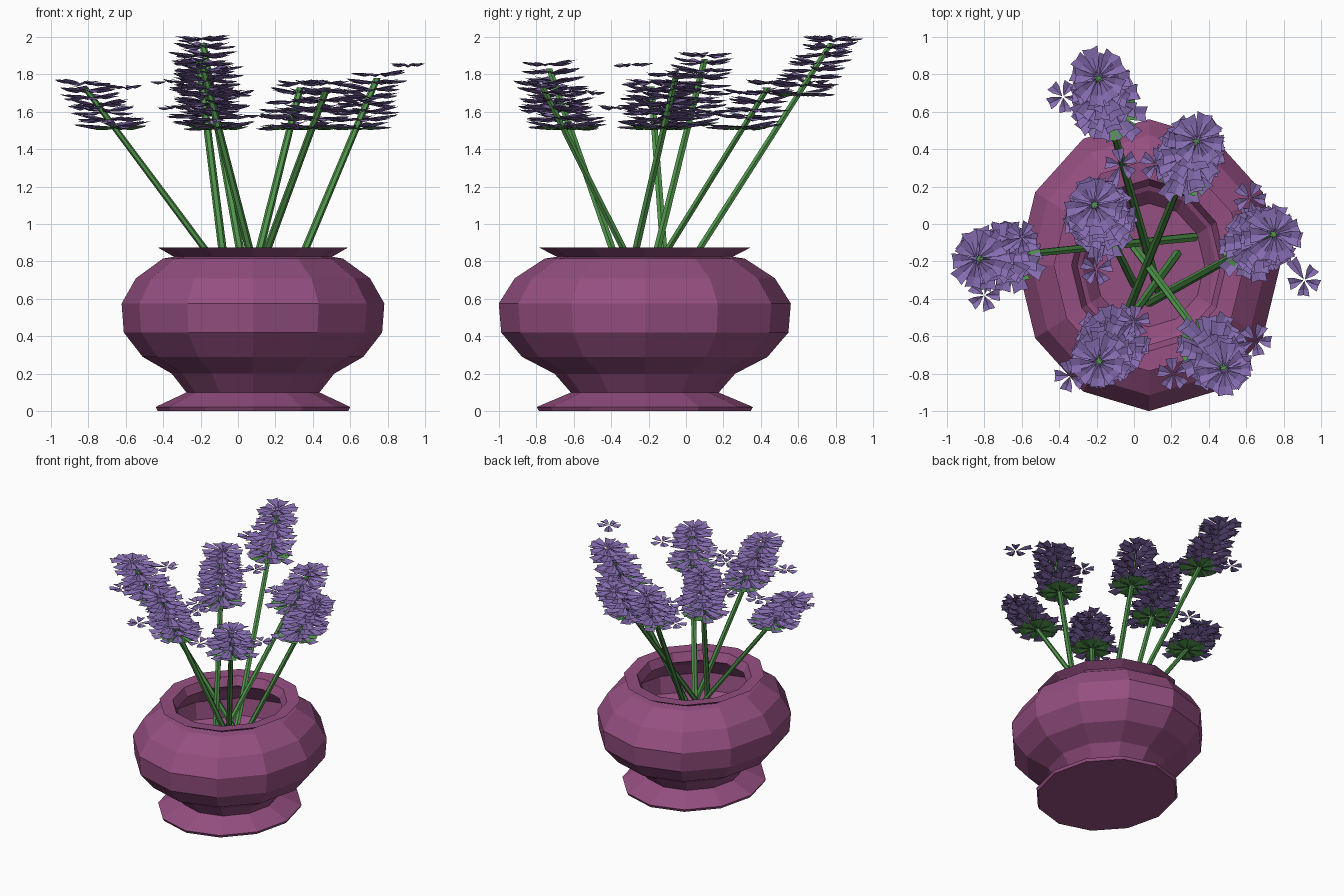
import bpy, bmesh, math, random
from mathutils import Vector, Matrix

if "Cube" in bpy.data.objects:
    bpy.data.objects.remove(bpy.data.objects["Cube"])

random.seed(7)


def material(name, rgb):
    m = bpy.data.materials.new(name)
    m.diffuse_color = (*rgb, 1)
    m.use_nodes = True
    m.node_tree.nodes["Principled BSDF"].inputs["Base Color"].default_value = m.diffuse_color
    return m


PLUM = material("plum glaze", (0.30, 0.078, 0.22))
GREEN = material("leaf green", (0.08, 0.30, 0.07))
LILAC = material("lilac petal", (0.24, 0.152, 0.44))


def finish(bm, name, mat, fix_normals=False):
    if fix_normals:
        bmesh.ops.recalc_face_normals(bm, faces=bm.faces)
    me = bpy.data.meshes.new(name)
    bm.to_mesh(me)
    bm.free()
    me.materials.append(mat)
    ob = bpy.data.objects.new(name, me)
    bpy.context.collection.objects.link(ob)
    return ob


def ring(bm, centre, rx, ry, n):
    return [bm.verts.new((centre[0] + rx * math.cos(2 * math.pi * i / n),
                          centre[1] + ry * math.sin(2 * math.pi * i / n),
                          centre[2])) for i in range(n)]


def skin(bm, rings):
    n = len(rings[0])
    for a, b in zip(rings, rings[1:]):
        for i in range(n):
            j = (i + 1) % n
            bm.faces.new((a[i], a[j], b[j], b[i]))
    bm.faces.new(rings[0][::-1])
    bm.faces.new(rings[-1])


def petal(bm, origin, ang, r0, r1, width, tilt):
    """Blunt wedge petal, lightly creased along its middle."""
    rot = Matrix.Rotation(ang, 3, 'Z') @ Matrix.Rotation(-tilt, 3, 'Y')
    rm = r0 + (r1 - r0) * 0.6
    w = width / 2

    def v(x, y, z):
        return bm.verts.new(Vector(origin) + rot @ Vector((x, y, z)))
    a, m, t = v(r0, 0, 0), v(rm, 0, -0.012), v(r1 * 0.95, 0, -0.004)
    for s in (1, -1):
        b, c = v(rm, s * w * 0.8, 0.004), v(r1, s * w, 0.004)
        f1, f2 = [a, m, b], [m, t, c, b]
        if s < 0:
            f1.reverse()
            f2.reverse()
        bm.faces.new(f1)
        bm.faces.new(f2)


# Vase: twelve-sided lathe, slightly narrower in x, hollow inside
profile = [(0.565, 0), (0.577, 0.022), (0.56, 0.03), (0.395, 0.10), (0.482, 0.20),
           (0.655, 0.29), (0.767, 0.42), (0.78, 0.575), (0.695, 0.71), (0.535, 0.815),
           (0.47, 0.825), (0.566, 0.875), (0.46, 0.868), (0.425, 0.80), (0.62, 0.69),
           (0.72, 0.57), (0.705, 0.43), (0.59, 0.31), (0.40, 0.21), (0.33, 0.13)]
bm = bmesh.new()
skin(bm, [ring(bm, (0.08, -0.22, z), 0.9 * r, r, 12) for r, z in profile])
finish(bm, "vase", PLUM, True)

# Flowers: base x, y, lean in x, lean in y, head bottom z, head top z, stray blossoms
flowers = [
    (0.13, -0.355, -0.18, 0.64, 1.70, 1.985, [(-0.38, 0.68, 1.76)]),
    (-0.05, -0.51, 0.25, 0.62, 1.52, 1.75, [(0.12, 0.32, 1.58)]),
    (0.0, -0.32, -0.125, 0.25, 1.54, 1.90, [(-0.07, 0.32, 1.70), (-0.20, -0.24, 1.60)]),
    (0.08, -0.42, 0.42, 0.23, 1.52, 1.80, [(0.91, -0.30, 1.85), (0.62, 0.14, 1.60)]),
    (0.32, -0.07, -0.745, -0.075, 1.52, 1.755, [(-0.80, -0.38, 1.62), (-0.60, -0.07, 1.73)]),
    (0.23, -0.16, -0.255, -0.35, 1.52, 1.85, [(-0.34, -0.81, 1.62), (0.0, -0.52, 1.70)]),
    (-0.09, 0.0, 0.37, -0.50, 1.52, 1.75, [(0.65, -0.62, 1.66), (0.21, -0.80, 1.60)]),
]
BASE = 0.2

for k, (bx, by, lx, ly, z0, z1, strays) in enumerate(flowers, 1):
    def at(z):
        return Vector((bx + lx * (z - BASE), by + ly * (z - BASE), z))

    # Straight leaning stem
    bm = bmesh.new()
    skin(bm, [ring(bm, at(BASE), 0.025, 0.025, 6), ring(bm, at(z1 - 0.02), 0.019, 0.019, 6)])
    finish(bm, f"stem_{k}", GREEN, True)

    # Green calyx leaves under the head
    bm = bmesh.new()
    for i in range(7):
        petal(bm, at(z0 - 0.012), 2 * math.pi * i / 7 + k, 0.01, 0.15, 0.12, 0.06)
    finish(bm, f"calyx_{k}", GREEN)

    # Flower head: stacked whorls of petals that shrink upward
    bm = bmesh.new()
    layers = round((z1 - z0) / 0.042) + 1
    for i in range(layers):
        t = i / (layers - 1)
        radius = 0.205 - 0.05 * t
        turn = random.uniform(0, 6.28)
        for j in range(9):
            petal(bm, at(z0 + (z1 - z0) * t), turn + 2 * math.pi * j / 9 + random.uniform(-.12, .12),
                  0.012, radius * random.uniform(0.78, 1.04), 0.085, random.uniform(-0.08, 0.17))

    # Single blossoms sticking out, each joined to the head by its longest petal
    for s in strays:
        s = Vector(s)
        d = at(min(max(s.z, z0), z1)) - s
        aim = math.atan2(d.y, d.x)
        for j in range(5):
            petal(bm, s, aim + 2 * math.pi * j / 5, 0.005,
                  0.13 if j == 0 else 0.085, 0.065, random.uniform(-0.05, 0.15))
    finish(bm, f"flower_head_{k}", LILAC)
